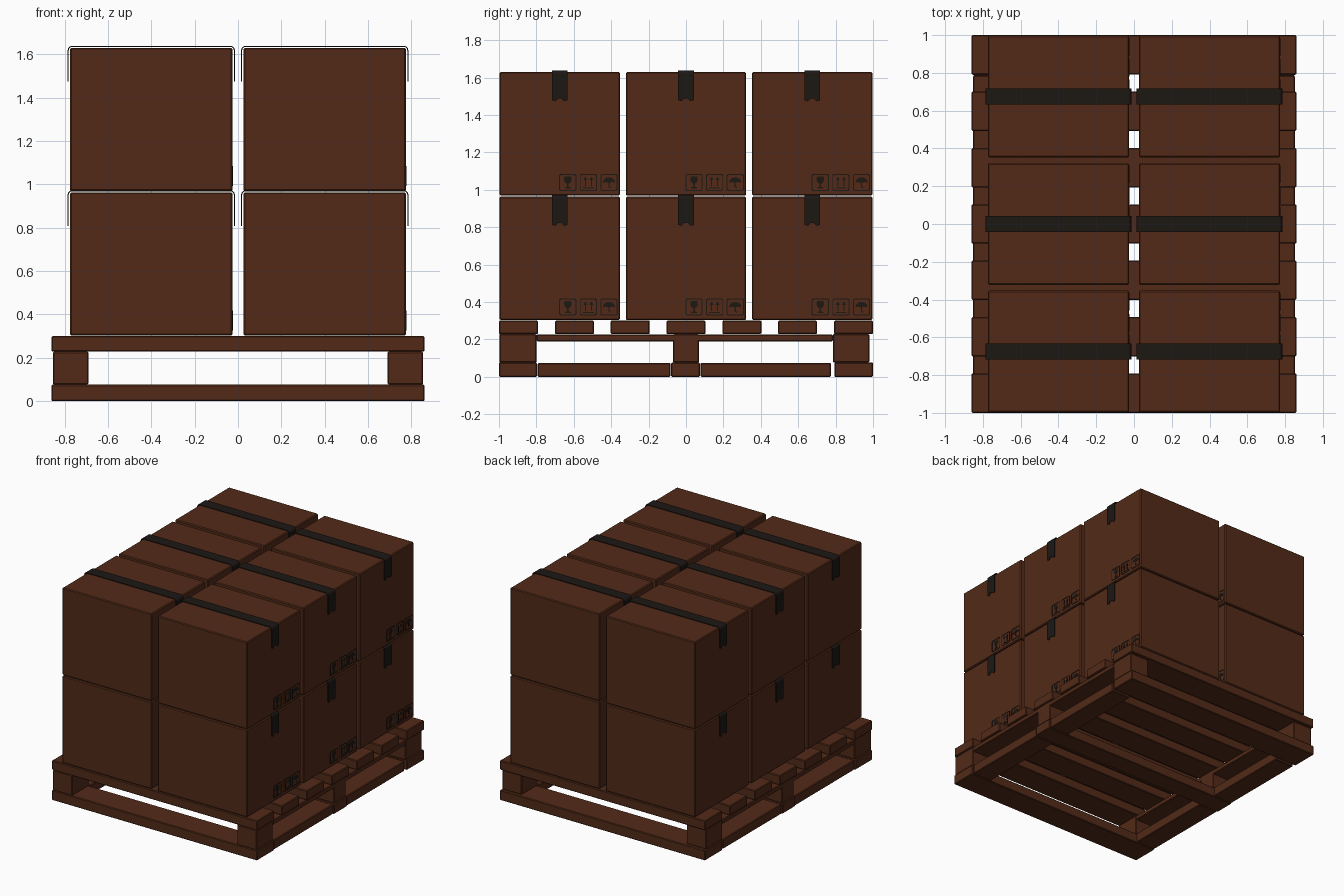
import bpy, bmesh, math

if "Cube" in bpy.data.objects:
    bpy.data.objects.remove(bpy.data.objects["Cube"])


def material(name, rgb):
    m = bpy.data.materials.new(name)
    m.diffuse_color = (*rgb, 1)
    m.use_nodes = True
    m.node_tree.nodes["Principled BSDF"].inputs["Base Color"].default_value = m.diffuse_color
    return m


BROWN = material("brown", (0.085, 0.023, 0.009))
BLACK = material("black", (0.012, 0.009, 0.007))


def add_object(name, mesh, loc=(0, 0, 0)):
    ob = bpy.data.objects.new(name, mesh)
    ob.location = loc
    bpy.context.collection.objects.link(ob)
    return ob


def block(name, x, y, z, bevel=0.005):
    """Bevelled box from (min, max) ranges."""
    bm = bmesh.new()
    bmesh.ops.create_cube(bm, size=1)
    for v in bm.verts:
        v.co = [(a + b) / 2 + c * (b - a) for c, (a, b) in zip(v.co, (x, y, z))]
    bmesh.ops.bevel(bm, geom=bm.edges[:], offset=bevel, segments=1, affect='EDGES')
    me = bpy.data.meshes.new(name)
    bm.to_mesh(me)
    bm.free()
    me.materials.append(BROWN)
    return add_object(name, me)


# Pallet: seven deck slats
for i in range(7):
    c = -0.895 + i * 1.79 / 6
    block("deck_slat", (-0.86, 0.86), (c - 0.104, c + 0.104), (0.228, 0.3))

# Bottom cross boards
for a, b in ((-1, -0.797), (-0.08, 0.075), (0.793, 1)):
    block("bottom_board", (-0.86, 0.86), (a, b), (0, 0.076))

# Spacer blocks, side boards and stringers on both sides
for s in (-1, 1):
    side = sorted((s * 0.69, s * 0.853))
    for a, b in ((-0.998, -0.8), (-0.07, 0.07), (0.785, 0.98)):
        block("spacer_block", side, (a, b), (0.076, 0.228))
    for a, b in ((-0.793, -0.083), (0.078, 0.775)):
        block("bottom_side_board", side, (a, b), (0, 0.074))
    block("stringer", side, (-0.8, 0.785), (0.19, 0.226))

# Carton dimensions
HX, HY, H = 0.374, 0.322, 0.66


def tape_mesh():
    """Strip folded over the top of a carton, with notched ends."""
    r, ox = 0.018, HX + 0.009
    top = H + 0.007
    half = [(ox, H - 0.15)]
    for k in range(5):
        a = k * math.pi / 8
        half.append((ox - r + r * math.cos(a), top - r + r * math.sin(a)))
    path = half + [(-x, z) for x, z in reversed(half)]
    cols = [(-0.042, 0.0), (-0.024, -0.006), (-0.008, 0.01), (0.008, 0.01),
            (0.024, -0.006), (0.042, 0.0)]
    bm = bmesh.new()
    rows = []
    for i, (x, z) in enumerate(path):
        end = i in (0, len(path) - 1)
        rows.append([bm.verts.new((x, y, z + (dz if end else 0))) for y, dz in cols])
    for r0, r1 in zip(rows, rows[1:]):
        for j in range(len(cols) - 1):
            bm.faces.new((r0[j], r0[j + 1], r1[j + 1], r1[j]))
    bmesh.ops.recalc_face_normals(bm, faces=bm.faces[:])
    me = bpy.data.meshes.new("tape")
    bm.to_mesh(me)
    bm.free()
    me.materials.append(BLACK)
    return me


def symbol_mesh():
    """Three framed handling symbols: glass, arrows, umbrella."""
    cu = bpy.data.curves.new("handling_symbols", 'CURVE')
    cu.dimensions, cu.fill_mode, cu.extrude = '2D', 'BOTH', 0.0015

    def poly(cx, pts):
        sp = cu.splines.new('POLY')
        sp.points.add(len(pts) - 1)
        for p, (x, y) in zip(sp.points, pts):
            p.co = (cx + x, 0.067 + y, 0, 1)
        sp.use_cyclic_u = True

    def frame(cx, h, c=0.007):
        poly(cx, [(-h + c, -h), (h - c, -h), (h, -h + c), (h, h - c),
                  (h - c, h), (-h + c, h), (-h, h - c), (-h, -h + c)])

    def mirrored(cx, right):
        poly(cx, right + [(-x, y) for x, y in reversed(right)])

    for cx in (0.043, 0.153, 0.263):
        frame(cx, 0.046)
        frame(cx, 0.041)
    # glass
    mirrored(0.043, [(0.016, -0.032), (0.016, -0.027), (0.004, -0.022), (0.004, -0.008),
                     (0.017, 0.003), (0.02, 0.016), (0.018, 0.032)])
    # arrows over a base line
    mirrored(0.153, [(0.03, -0.032), (0.03, -0.027)])
    for dx in (-0.016, 0.016):
        mirrored(0.153 + dx, [(0.0025, -0.022), (0.0025, 0.012), (0.011, 0.012), (0.001, 0.03)])
    # umbrella
    dome = [(0.033 * math.cos(k * math.pi / 10), -0.002 + 0.03 * math.sin(k * math.pi / 10))
            for k in range(11)]
    poly(0.263, dome + [(-0.018, 0.002), (-0.0025, -0.002), (-0.0025, -0.024), (0.004, -0.028),
                        (0.008, -0.022), (0.012, -0.024), (0.006, -0.033), (0.002, -0.002),
                        (0.018, 0.002)])
    tmp = bpy.data.objects.new("symbol_curve", cu)
    bpy.context.collection.objects.link(tmp)
    bpy.context.view_layer.update()
    me = bpy.data.meshes.new_from_object(tmp.evaluated_get(bpy.context.evaluated_depsgraph_get()))
    bpy.data.objects.remove(tmp)
    me.materials.clear()
    me.materials.append(BLACK)
    return me


tape, symbols = tape_mesh(), symbol_mesh()

# Cartons: 2 x 3 x 2 stack, each with tape and symbols
for x in (-0.4, 0.4):
    for y in (-0.675, 0, 0.675):
        for z in (0.303, 0.969):
            block("carton", (x - HX, x + HX), (y - HY, y + HY), (z, z + H), 0.006)
            t = add_object("tape", tape, (x, y, z))
            m = t.modifiers.new("thickness", 'SOLIDIFY')
            m.thickness, m.offset = 0.005, 0
            s = add_object("handling_symbols", symbols, (x + HX + 0.001, y, z + 0.003))
            s.rotation_euler = (math.pi / 2, 0, math.pi / 2)
